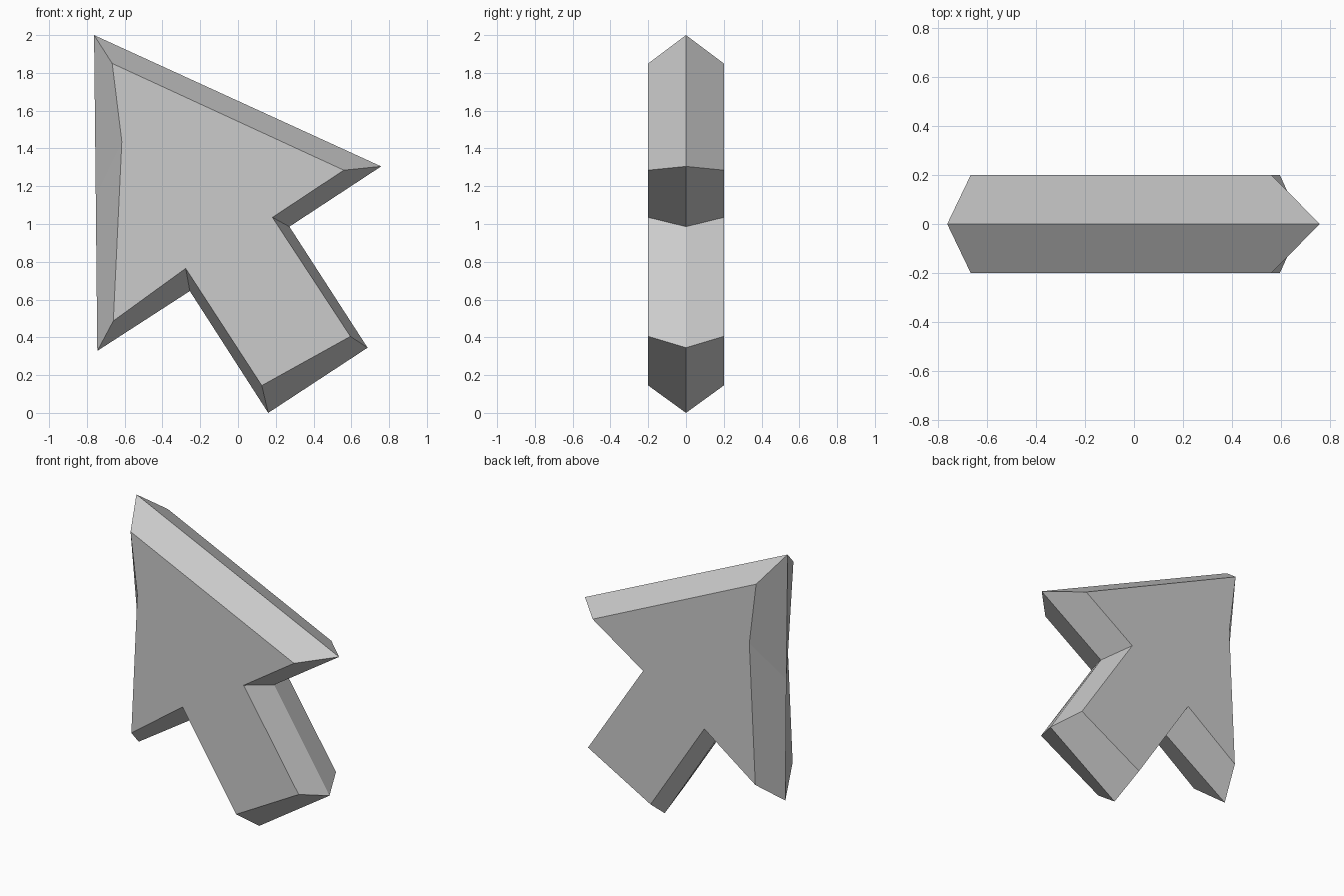
import bpy
import bmesh

cube = bpy.data.objects.get("Cube")
if cube:
    bpy.data.objects.remove(cube, do_unlink=True)

HALF_DEPTH = 0.2

# Outline at the middle ridge, clockwise from the tip (x, z)
ridge = [(-0.762, 2.0), (0.758, 1.305), (0.272, 0.986), (0.686, 0.345),
         (0.16, 0.0), (-0.255, 0.645), (-0.745, 0.328), (-0.753, 1.15)]
# Matching outline of the flat front and back faces
face = [(-0.666, 1.85), (0.56, 1.285), (0.182, 1.035), (0.595, 0.405),
        (0.126, 0.145), (-0.277, 0.765), (-0.66, 0.487), (-0.615, 1.437)]

# Plain grey surface
grey = bpy.data.materials.new("light grey")
colour = (0.6, 0.6, 0.6, 1.0)
grey.diffuse_color = colour
grey.use_nodes = True
for node in grey.node_tree.nodes:
    if node.type == 'BSDF_PRINCIPLED':
        node.inputs["Base Color"].default_value = colour


def add_ring(bm, outline, y):
    return [bm.verts.new((x, y, z)) for x, z in outline]


# Arrow body: a flat face on each side, bevelled out to the middle ridge
bm = bmesh.new()
middle = add_ring(bm, ridge, 0)
for side in (-1, 1):
    cap = add_ring(bm, face, side * HALF_DEPTH)
    bm.faces.new(cap)
    for i in range(len(cap)):
        j = (i + 1) % len(cap)
        bm.faces.new((middle[i], middle[j], cap[j], cap[i]))
bmesh.ops.recalc_face_normals(bm, faces=bm.faces)

mesh = bpy.data.meshes.new("arrow_pointer")
bm.to_mesh(mesh)
bm.free()
mesh.materials.append(grey)
arrow = bpy.data.objects.new("arrow_pointer", mesh)
bpy.context.collection.objects.link(arrow)
